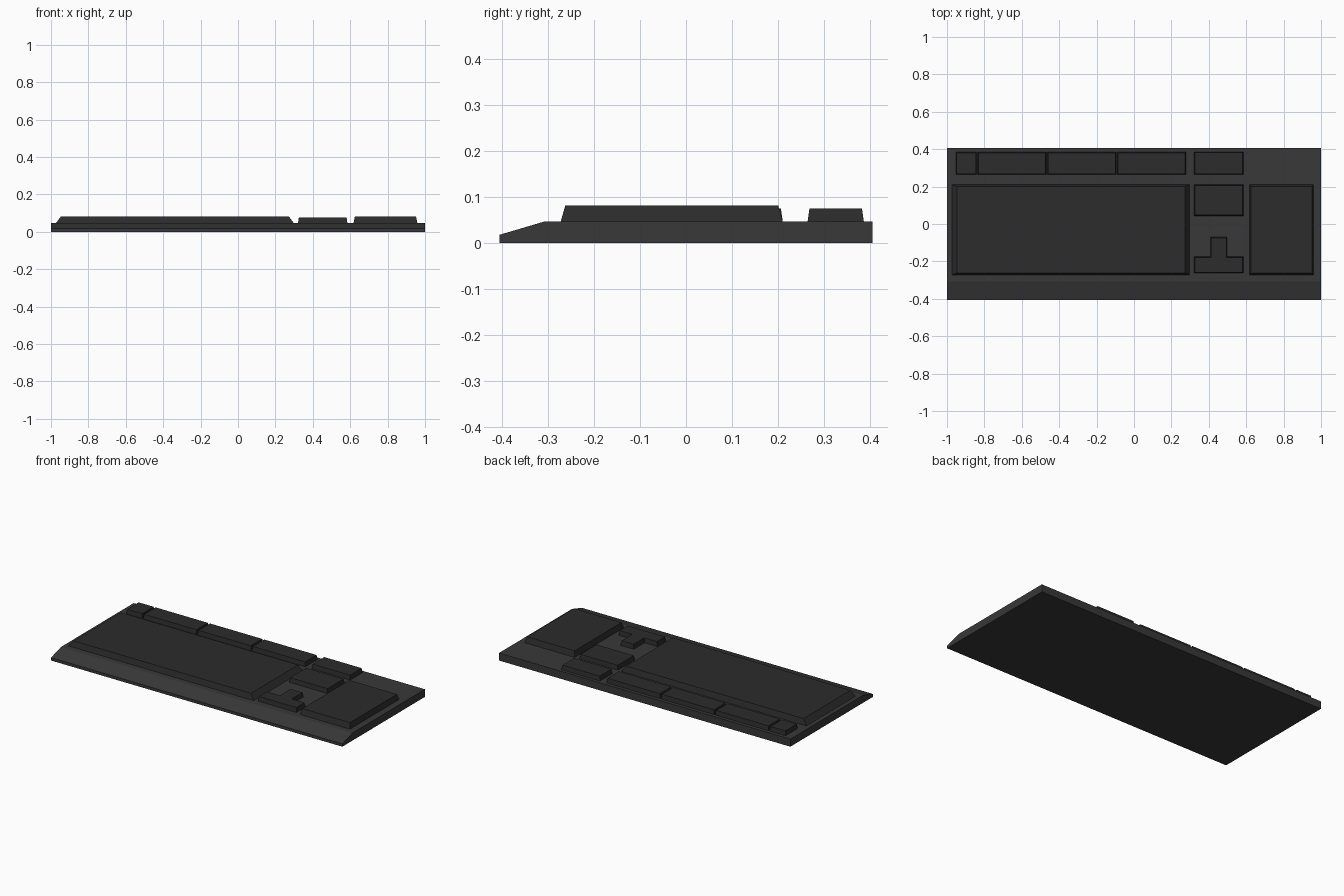
import bpy, bmesh
from mathutils import Vector

if "Cube" in bpy.data.objects:
    bpy.data.objects.remove(bpy.data.objects["Cube"])

DECK = 0.047


def material(name, v):
    m = bpy.data.materials.new(name)
    m.diffuse_color = (v, v, v, 1)
    m.use_nodes = True
    m.node_tree.nodes["Principled BSDF"].inputs["Base Color"].default_value = m.diffuse_color
    return m


case_mat = material("case_grey", 0.04)
key_mat = material("key_grey", 0.025)


def loft(name, lower, upper, mat):
    """Solid between two matching rings of points."""
    bm = bmesh.new()
    a = [bm.verts.new(p) for p in lower]
    b = [bm.verts.new(p) for p in upper]
    bm.faces.new(a)
    bm.faces.new(b)
    for i in range(len(a)):
        j = (i + 1) % len(a)
        bm.faces.new((a[i], a[j], b[j], b[i]))
    bmesh.ops.recalc_face_normals(bm, faces=bm.faces)
    me = bpy.data.meshes.new(name)
    bm.to_mesh(me)
    bm.free()
    me.materials.append(mat)
    ob = bpy.data.objects.new(name, me)
    bpy.context.collection.objects.link(ob)
    return ob


def key_block(name, outline, top, dx, dy):
    """Tapered block on the deck from a counter-clockwise right-angled outline."""
    pts = [Vector(p) for p in outline]
    upper = []
    for i, p in enumerate(pts):
        e1 = (p - pts[i - 1]).normalized()
        e2 = (pts[(i + 1) % len(pts)] - p).normalized()
        n = Vector((-e1.y - e2.y, e1.x + e2.x))
        upper.append((p.x + n.x * dx, p.y + n.y * dy, top))
    return loft(name, [(p.x, p.y, DECK) for p in pts], upper, key_mat)


def rect(x0, x1, y0, y1):
    return [(x0, y0), (x1, y0), (x1, y1), (x0, y1)]


# Case: side profile with sloped front, extruded across the width
profile = [(-0.405, 0), (0.405, 0), (0.405, DECK), (-0.307, DECK), (-0.405, 0.018)]
loft("case", [(-1, y, z) for y, z in profile], [(1, y, z) for y, z in profile], case_mat)

# Large key fields
key_block("main_key_field", rect(-0.973, 0.298, -0.272, 0.21), 0.082, 0.026, 0.01)
key_block("number_pad", rect(0.618, 0.959, -0.272, 0.21), 0.082, 0.007, 0.01)

# Function row
LOW = 0.075
for name, x0, x1 in [("escape_key", -0.952, -0.842),
                     ("function_keys_left", -0.836, -0.469),
                     ("function_keys_middle", -0.463, -0.096),
                     ("function_keys_right", -0.09, 0.277)]:
    key_block(name, rect(x0, x1, 0.264, 0.384), LOW, 0.004, 0.004)

# Navigation cluster
key_block("system_keys", rect(0.321, 0.585, 0.264, 0.386), LOW, 0.004, 0.004)
key_block("navigation_keys", rect(0.321, 0.585, 0.044, 0.21), LOW, 0.004, 0.004)

# Arrow keys: inverted T
key_block("arrow_keys", [(0.321, -0.262), (0.585, -0.262), (0.585, -0.175), (0.498, -0.175),
                         (0.498, -0.07), (0.408, -0.07), (0.408, -0.175), (0.321, -0.175)],
          LOW, 0.004, 0.004)
